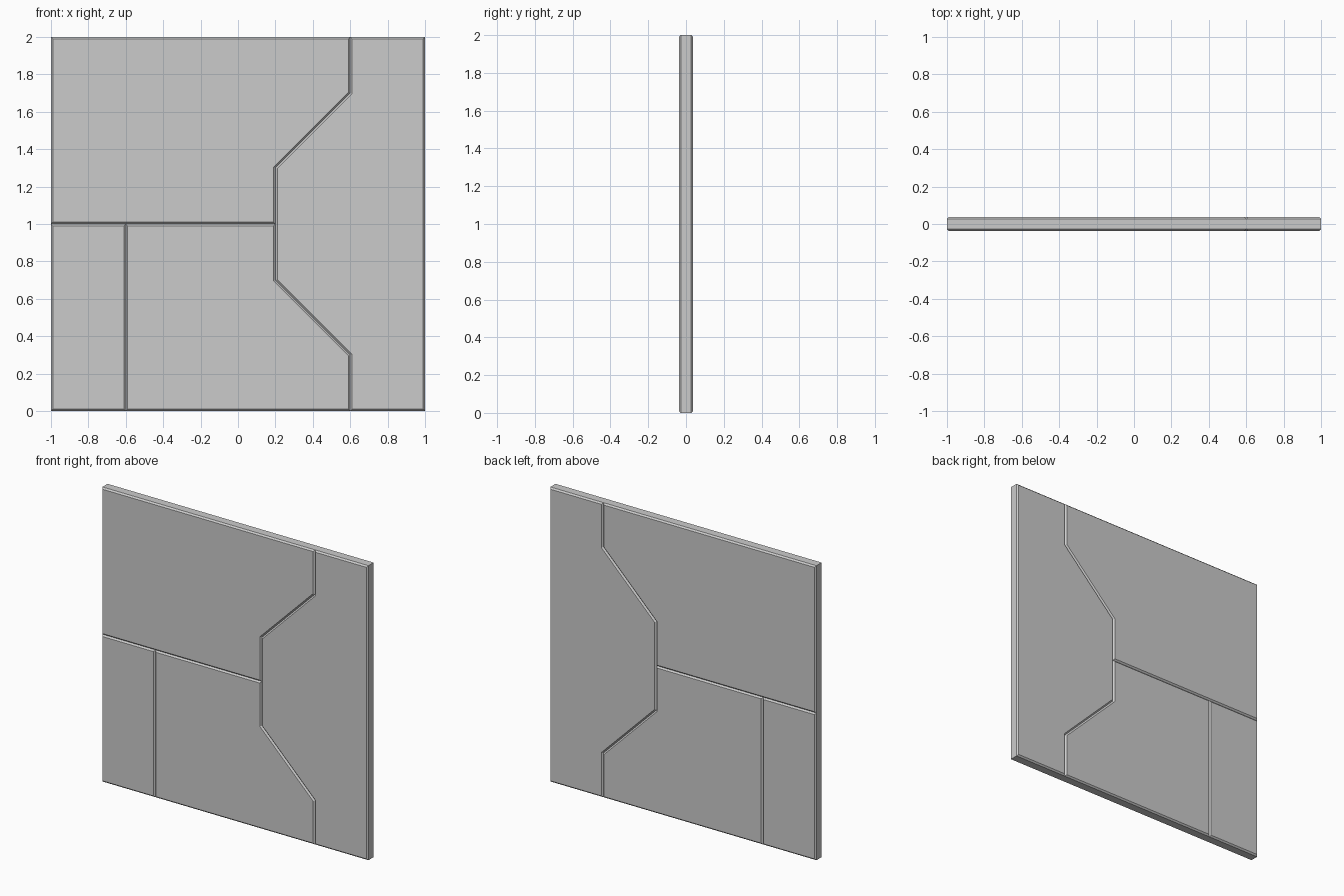
import bpy, bmesh

if "Cube" in bpy.data.objects:
    bpy.data.objects.remove(bpy.data.objects["Cube"])

HALF = 0.0375   # half thickness of the panels
CHAMFER = 0.01  # chamfer on the front and back rims


def panel(name, outline):
    """Extrude an x/z outline through y and chamfer both face rims."""
    bm = bmesh.new()
    face = bm.faces.new([bm.verts.new((x, -HALF, z)) for x, z in outline])
    ext = bmesh.ops.extrude_face_region(bm, geom=[face], use_keep_orig=True)
    moved = [g for g in ext["geom"] if isinstance(g, bmesh.types.BMVert)]
    bmesh.ops.translate(bm, verts=moved, vec=(0, 2 * HALF, 0))
    bmesh.ops.recalc_face_normals(bm, faces=bm.faces)
    rims = [e for e in bm.edges
            if abs(e.verts[0].co.y - e.verts[1].co.y) < 1e-5]
    bmesh.ops.bevel(bm, geom=rims, offset=CHAMFER, offset_type='OFFSET',
                    segments=1, profile=0.5, affect='EDGES')
    mesh = bpy.data.meshes.new(name)
    bm.to_mesh(mesh)
    bm.free()
    obj = bpy.data.objects.new(name, mesh)
    bpy.context.collection.objects.link(obj)
    return obj


# Stepped seam between the left panels and the right panel, bottom to top
lower_seam = [(0.6, 0), (0.6, 0.3), (0.2, 0.7)]
upper_seam = [(x, 2 - z) for x, z in reversed(lower_seam)]

panel("upper_left_panel", [(-1, 1), (0.2, 1)] + upper_seam + [(-1, 2)])
panel("lower_left_panel", [(-1, 0), (-0.6, 0), (-0.6, 1), (-1, 1)])
panel("lower_middle_panel", [(-0.6, 0)] + lower_seam + [(0.2, 1), (-0.6, 1)])
panel("right_panel", [(1, 0), (1, 2)] + (lower_seam + upper_seam)[::-1])
